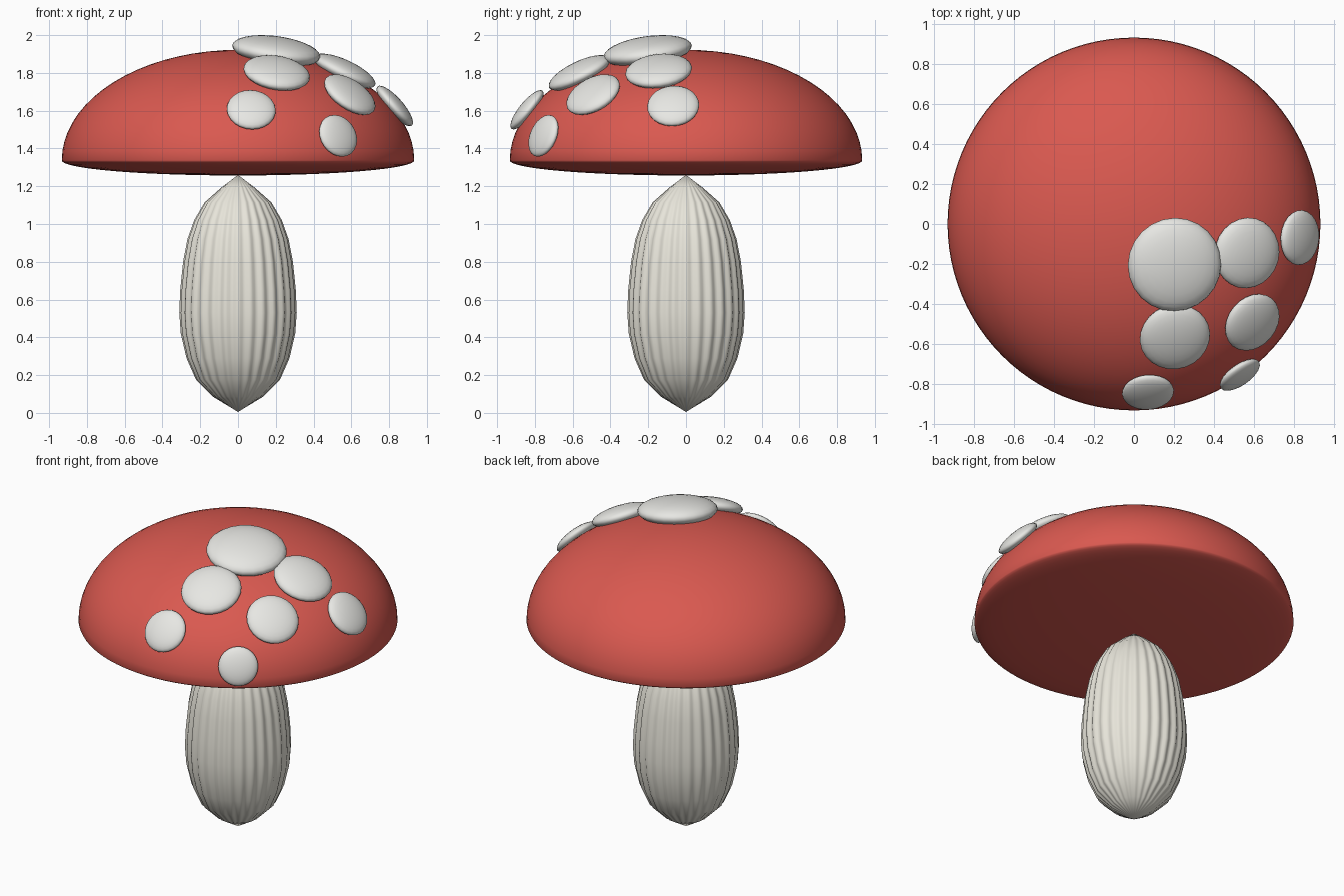
import bpy, bmesh, math
from mathutils import Vector, Matrix

if "Cube" in bpy.data.objects:
    bpy.data.objects.remove(bpy.data.objects["Cube"])


def material(name, rgb):
    m = bpy.data.materials.new(name)
    m.diffuse_color = (*rgb, 1)
    m.use_nodes = True
    m.node_tree.nodes["Principled BSDF"].inputs["Base Color"].default_value = m.diffuse_color
    return m


RED = material("red", (0.7, 0.1, 0.08))
WHITE = material("white", (0.8, 0.8, 0.77))
CREAM = material("cream", (0.8, 0.78, 0.7))


def finish(bm, name, mat, sharp=None):
    bmesh.ops.recalc_face_normals(bm, faces=bm.faces)
    me = bpy.data.meshes.new(name)
    bm.to_mesh(me)
    bm.free()
    ob = bpy.data.objects.new(name, me)
    bpy.context.collection.objects.link(ob)
    me.materials.append(mat)
    me.shade_smooth()
    if sharp:
        me.set_sharp_from_angle(angle=math.radians(sharp))
    return ob


def lathe(name, profile, segments, mat, flute=lambda a: 1.0, sharp=None):
    """Revolve (radius, z) points; first and last lie on the axis."""
    bm = bmesh.new()
    low = bm.verts.new((0, 0, profile[0][1]))
    high = bm.verts.new((0, 0, profile[-1][1]))
    rings = []
    for r, z in profile[1:-1]:
        ring = []
        for i in range(segments):
            a = math.tau * i / segments
            k = r * flute(a)
            ring.append(bm.verts.new((k * math.cos(a), k * math.sin(a), z)))
        rings.append(ring)
    for i in range(segments):
        j = (i + 1) % segments
        bm.faces.new((low, rings[0][j], rings[0][i]))
        bm.faces.new((high, rings[-1][i], rings[-1][j]))
        for a, b in zip(rings, rings[1:]):
            bm.faces.new((a[i], a[j], b[j], b[i]))
    return finish(bm, name, mat, sharp)


# Cap: tall dome above the rim, shallow bulge below it
R, RIM, UP, DOWN = 0.933, 1.337, 0.585, 0.08
N = 18
cap_profile = []
for i in range(-N, N + 1):
    t = math.pi / 2 * i / N
    cap_profile.append((R * math.cos(t), RIM + (UP if i > 0 else DOWN) * math.sin(t)))
lathe("cap", cap_profile, 96, RED, sharp=50)

# Stem: fluted, pointed at both ends
stem_profile = [(0, 0.005), (0.13, 0.085), (0.22, 0.175), (0.27, 0.29), (0.3, 0.42),
                (0.308, 0.53), (0.303, 0.65), (0.288, 0.8), (0.265, 0.92),
                (0.23, 1.02), (0.175, 1.115), (0.085, 1.195), (0, 1.26)]
lathe("stem", stem_profile, 168, CREAM, flute=lambda a: 0.99 + 0.02 * math.cos(28 * a))

# Spots: flattened balls lying along the dome surface (centre, radius)
spots = [((0.203, -0.203, 1.915), 0.236), ((0.565, -0.145, 1.81), 0.178),
         ((0.205, -0.565, 1.80), 0.178), ((0.83, -0.068, 1.625), 0.138),
         ((0.592, -0.492, 1.685), 0.155), ((0.07, -0.842, 1.605), 0.13),
         ((0.53, -0.755, 1.467), 0.117)]
for n, (c, r) in enumerate(spots, 1):
    normal = Vector((c[0] / R**2, c[1] / R**2, (c[2] - RIM) / UP**2))
    turn = normal.to_track_quat('Z', 'Y').to_matrix().to_4x4()
    bm = bmesh.new()
    bmesh.ops.create_uvsphere(
        bm, u_segments=24, v_segments=14, radius=1,
        matrix=Matrix.Translation(c) @ turn @ Matrix.Diagonal((r, r, 0.31 * r, 1)))
    finish(bm, f"spot_{n}", WHITE)
